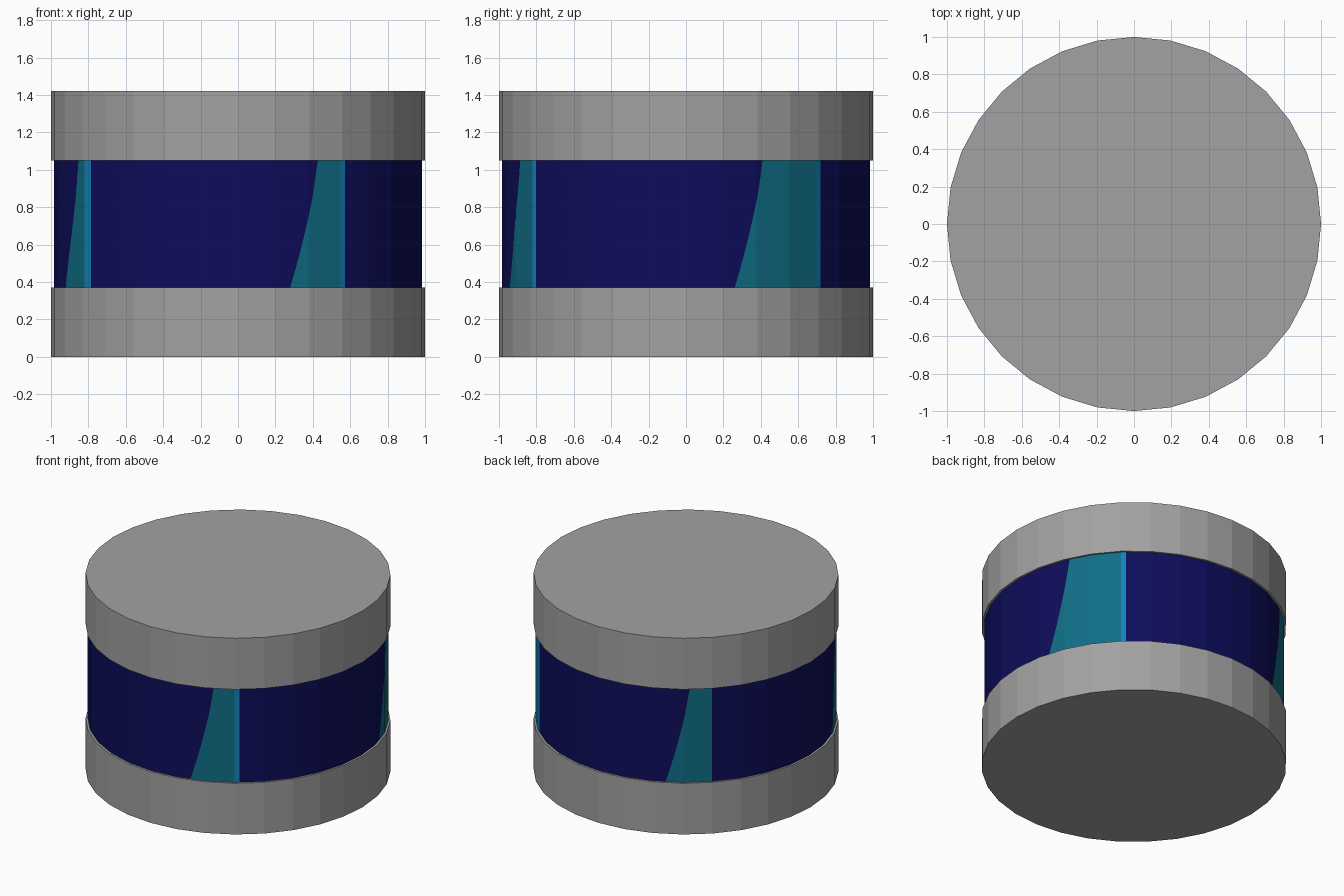
import bpy, bmesh, math

if "Cube" in bpy.data.objects:
    bpy.data.objects.remove(bpy.data.objects["Cube"])

SIDES = 32
STEP = 360 / SIDES
Z0, Z1, H = 0.37, 1.05, 1.42
R_WALL = 0.985


def material(name, rgb):
    m = bpy.data.materials.new(name)
    m.diffuse_color = (*rgb, 1)
    m.use_nodes = True
    m.node_tree.nodes["Principled BSDF"].inputs["Base Color"].default_value = m.diffuse_color
    return m


grey = material("grey", (0.36, 0.36, 0.36))
navy = material("navy", (0.004, 0.004, 0.105))
teal = material("teal", (0.005, 0.155, 0.235))
azure = material("azure", (0.006, 0.23, 0.52))


def drum(name, radius, low, high, mat):
    bpy.ops.mesh.primitive_cylinder_add(vertices=SIDES, radius=radius, depth=high - low,
                                        location=(0, 0, (low + high) / 2))
    ob = bpy.context.object
    ob.name = name
    ob.data.materials.append(mat)
    return ob


def on_wall(angle, z, radius):
    # point on the faceted wall at an angle in degrees
    off = angle % STEP - STEP / 2
    r = radius * math.cos(math.radians(STEP / 2)) / math.cos(math.radians(off))
    a = math.radians(angle)
    return (r * math.cos(a), r * math.sin(a), z)


# curved left edge of every stripe: (height, angle offset from the top corner)
CURVE = [(Z0, -9.2), (0.45, -7.8), (0.55, -6.1), (0.65, -4.6), (0.75, -3.2),
         (0.85, -1.9), (0.95, -0.9), (Z1, 0)]


def stripe(name, left, right):
    # thin painted plate that follows the facets of the wall
    first = math.floor((left - 10) / STEP)
    corners = [k * STEP for k in range(first, first + 8) if left - 9.2 < k * STEP < right]
    bm = bmesh.new()
    rows = []
    for z, off in CURVE:
        edge = left + off
        cols = [edge] + [max(c, edge) for c in corners] + [right]
        rows.append([bm.verts.new(on_wall(a, z, R_WALL + 0.002)) for a in cols])
    for lo, hi in zip(rows, rows[1:]):
        for i in range(len(lo) - 1):
            f = bm.faces.new((lo[i], lo[i + 1], hi[i + 1], hi[i]))
            # the narrow sliver past the last facet corner is bluer
            f.material_index = int(i == len(lo) - 2 and right - corners[-1] < 5)
    bmesh.ops.remove_doubles(bm, verts=bm.verts, dist=1e-5)
    me = bpy.data.meshes.new(name)
    bm.to_mesh(me)
    bm.free()
    me.materials.append(teal)
    me.materials.append(azure)
    bpy.context.collection.objects.link(bpy.data.objects.new(name, me))


# end caps and recessed wall
drum("bottom_cap", 1.0, 0, Z0, grey)
drum("wall", R_WALL, Z0, Z1, navy)
drum("top_cap", 1.0, Z1, H, grey)

# four stripes round the wall: top-left angle, right-edge angle
stripe("stripe_front", -64.3, -54.5)
stripe("stripe_right", 24.6, 47.0)
stripe("stripe_back", 126.4, 135.0)
stripe("stripe_left", 209.8, 217.0)
